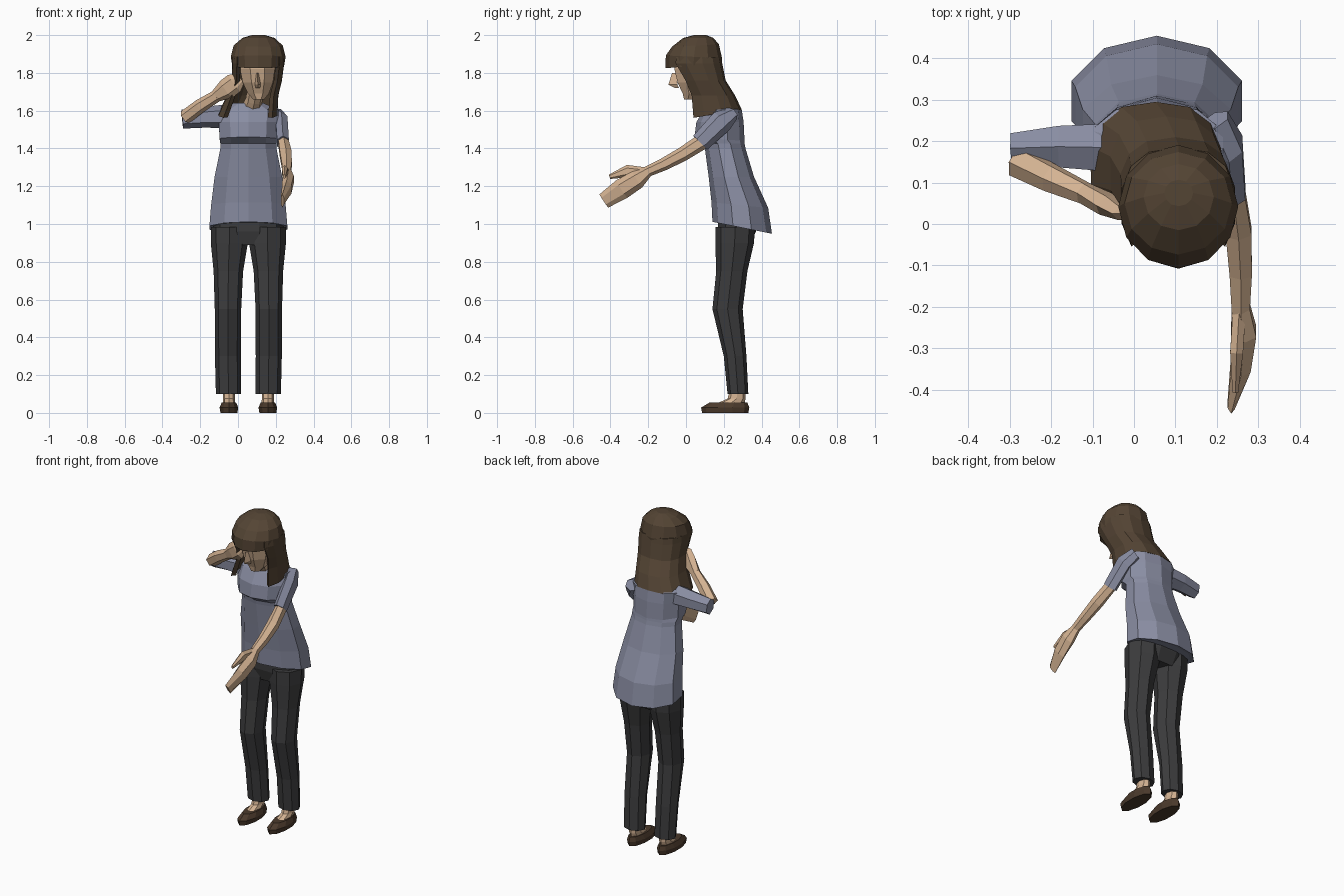
import bpy, bmesh, math
from mathutils import Vector


def material(name, rgb):
    m = bpy.data.materials.new(name)
    m.diffuse_color = (*rgb, 1)
    return m


SKIN = material("skin", (0.66, 0.45, 0.29))
HAIR = material("hair", (0.088, 0.058, 0.034))
SHIRT = material("shirt", (0.25, 0.265, 0.36))
CLOTH = material("trousers", (0.045, 0.045, 0.047))
SHOE = material("shoe", (0.070, 0.042, 0.025))


def ngon(n, start=90):
    return [(math.cos(math.radians(start + 360 * i / n)),
             math.sin(math.radians(start + 360 * i / n))) for i in range(n)]


def loft(name, mat, secs, shape, ref=None):
    """Skin sections (x, y, z, a, b[, tilt]); level if ref is None, else square to the path."""
    bm = bmesh.new()
    rings = []
    for i, s in enumerate(secs):
        c, a, b = Vector(s[:3]), s[3], s[4]
        if ref is None:
            t = s[5] if len(s) > 5 else 0
            u, v = Vector((1, 0, 0)), Vector((0, 1, t))
        else:
            p, q = secs[max(i - 1, 0)], secs[min(i + 1, len(secs) - 1)]
            d = (Vector(q[:3]) - Vector(p[:3])).normalized()
            u = Vector(ref)
            u = (u - d * u.dot(d)).normalized()
            v = d.cross(u)
        rings.append([bm.verts.new(c + u * a * x + v * b * y) for x, y in shape])
    n = len(shape)
    for r, s in zip(rings, rings[1:]):
        for i in range(n):
            j = (i + 1) % n
            bm.faces.new((r[i], r[j], s[j], s[i]))
    bm.faces.new(rings[0])
    bm.faces.new(rings[-1])
    bmesh.ops.recalc_face_normals(bm, faces=bm.faces)
    me = bpy.data.meshes.new(name)
    bm.to_mesh(me)
    bm.free()
    me.materials.append(mat)
    ob = bpy.data.objects.new(name, me)
    bpy.context.collection.objects.link(ob)
    return ob


def level(x, rows):
    """Rows (z, y_front, y_back, half_width[, tilt]) to level sections."""
    return [(x, (f + k) / 2, z, w, (k - f) / 2, *t) for z, f, k, w, *t in rows]


MID = 0.055
OCT, HEX, DEC = ngon(8), ngon(6), ngon(10)

# Shirt body, leaning forward, with hem and bust shelf
loft("shirt_body", SHIRT, level(MID, [
    (0.985, 0.15, 0.43, 0.20, -0.2), (0.98, 0.14, 0.455, 0.217, -0.2),
    (1.10, 0.135, 0.435, 0.207, -0.1), (1.25, 0.12, 0.36, 0.188),
    (1.40, 0.10, 0.315, 0.156), (1.425, 0.095, 0.31, 0.156),
    (1.45, 0.045, 0.31, 0.160, -0.08), (1.54, 0.055, 0.305, 0.165),
    (1.605, 0.095, 0.295, 0.168), (1.64, 0.12, 0.25, 0.085)]), DEC)

# Trousers: hips and mirrored legs, with ankles and shoes
loft("trouser_hips", CLOTH, level(MID, [
    (0.89, 0.185, 0.34, 0.17), (0.96, 0.165, 0.375, 0.185),
    (1.03, 0.165, 0.38, 0.185)]), ngon(10, 108))
for side, s in (("right", -1), ("left", 1)):
    rows = [(0.105, 0.10, 0.22, 0.33, 0.067), (0.108, 0.30, 0.20, 0.32, 0.069),
            (0.108, 0.55, 0.14, 0.30, 0.070), (0.106, 0.75, 0.16, 0.325, 0.078),
            (0.101, 0.90, 0.155, 0.36, 0.098), (0.101, 0.985, 0.155, 0.365, 0.098)]
    loft(side + "_trouser_leg", CLOTH,
         [(MID + s * x, (f + k) / 2, z, w, (k - f) / 2) for x, z, f, k, w in rows], OCT)
    fx = MID + s * 0.103
    loft(side + "_ankle", SKIN, level(fx, [
        (0.045, 0.15, 0.31, 0.033), (0.075, 0.22, 0.315, 0.032),
        (0.13, 0.235, 0.315, 0.032)]), OCT)
    loft(side + "_shoe", SHOE, level(fx, [
        (0.0, 0.085, 0.33, 0.047), (0.028, 0.08, 0.335, 0.052),
        (0.055, 0.125, 0.325, 0.040)]), DEC)

# Outstretched arm on the +x side
X = (1, 0, 0)
loft("left_sleeve", SHIRT, [
    (0.195, 0.25, 1.585, 0.04, 0.035), (0.23, 0.19, 1.545, 0.037, 0.062),
    (0.238, 0.075, 1.43, 0.036, 0.052)], HEX, X)
loft("left_arm", SKIN, [
    (0.238, 0.10, 1.445, 0.03, 0.042), (0.253, -0.02, 1.368, 0.036, 0.038),
    (0.258, -0.12, 1.315, 0.031, 0.033), (0.258, -0.21, 1.275, 0.025, 0.028)], HEX, X)
loft("left_hand", SKIN, [
    (0.258, -0.20, 1.28, 0.025, 0.028), (0.265, -0.26, 1.235, 0.035, 0.050),
    (0.258, -0.34, 1.185, 0.028, 0.055), (0.235, -0.435, 1.122, 0.010, 0.042)], HEX, X)
loft("left_thumb", SKIN, [
    (0.255, -0.20, 1.27, 0.018, 0.028), (0.248, -0.31, 1.28, 0.018, 0.033),
    (0.245, -0.405, 1.25, 0.008, 0.012)], HEX, X)

# Raised arm on the -x side, hand tucked against the hair
Y = (0, 1, 0)
loft("right_sleeve", SHIRT, [
    (-0.07, 0.185, 1.57, 0.066, 0.062), (-0.18, 0.187, 1.565, 0.058, 0.055),
    (-0.295, 0.183, 1.555, 0.042, 0.050)], HEX, Y)
loft("right_forearm", SKIN, [
    (-0.28, 0.15, 1.565, 0.040, 0.038), (-0.20, 0.11, 1.625, 0.036, 0.037),
    (-0.11, 0.07, 1.680, 0.027, 0.032)], HEX, Y)
loft("right_hand", SKIN, [
    (-0.12, 0.075, 1.675, 0.027, 0.032), (-0.06, 0.045, 1.715, 0.028, 0.055),
    (-0.02, 0.025, 1.745, 0.018, 0.055), (0.015, 0.025, 1.77, 0.012, 0.03)], HEX, Y)

# Neck, face and nose
loft("neck", SKIN, [
    (0.065, 0.18, 1.59, 0.058, 0.05), (0.085, 0.12, 1.66, 0.045, 0.045),
    (0.10, 0.07, 1.74, 0.045, 0.045)], OCT, X)
loft("head", SKIN, [
    (0.11, 0.025, 1.66, 0.032, 0.038), (0.108, 0.04, 1.69, 0.060, 0.062),
    (0.105, 0.04, 1.75, 0.087, 0.092), (0.103, 0.045, 1.82, 0.100, 0.115),
    (0.103, 0.045, 1.90, 0.10, 0.11)], ngon(8, 22.5))
loft("nose", SKIN, [
    (0.105, -0.045, 1.72, 0.012, 0.012), (0.105, -0.065, 1.738, 0.015, 0.028),
    (0.103, -0.06, 1.80, 0.007, 0.014)], [(1, 0.7), (-1, 0.7), (0, -1)])

# Hair: domed cap with fringe, then a squarish U-shaped curtain down back and sides
loft("hair_cap", HAIR, [
    (0.107, 0.040, 1.838, 0.137, 0.148, 0.09), (0.107, 0.042, 1.885, 0.145, 0.149, -0.05),
    (0.107, 0.05, 1.945, 0.130, 0.124, 0.05), (0.108, 0.065, 1.985, 0.085, 0.080),
    (0.108, 0.075, 2.0, 0.035, 0.032)], ngon(12))


def square(c):
    return math.copysign(abs(c) ** 0.8, c)


angles = [math.radians(-40 + 26 * i) for i in range(11)]
curtain = [(square(math.cos(a)), square(math.sin(a))) for a in angles]
curtain += [(0.82 * x, 0.82 * y) for x, y in reversed(curtain)]
loft("hair_curtain", HAIR, [
    (0.107, 0.045, 1.885, 0.138, 0.140), (0.107, 0.047, 1.85, 0.140, 0.145),
    (0.10, 0.085, 1.76, 0.135, 0.125), (0.078, 0.125, 1.68, 0.138, 0.135),
    (0.052, 0.145, 1.580, 0.160, 0.150, 0.17)], curtain)
